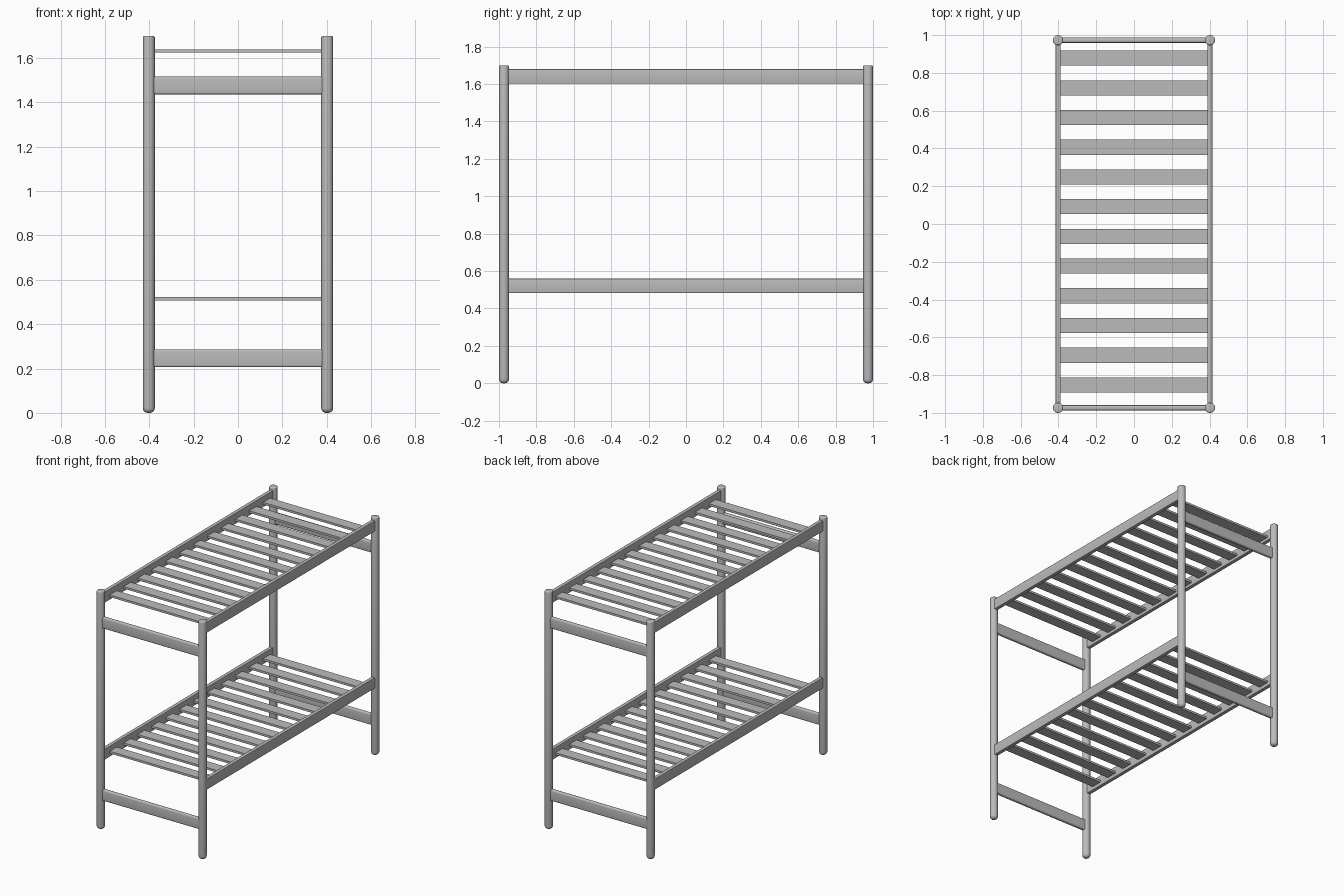
import bpy
import bmesh
import math
from mathutils import Matrix, Vector

cube = bpy.data.objects.get("Cube")
if cube:
    bpy.data.objects.remove(cube, do_unlink=True)

POST_X, POST_Y, POST_R, HEIGHT = 0.402, 0.973, 0.027, 1.70
SLATS, SLAT_STEP, SLAT_START = 12, 0.1573, -0.852

grey = bpy.data.materials.new("grey metal")
grey.use_nodes = True
grey.diffuse_color = (0.5, 0.5, 0.5, 1)
grey.node_tree.nodes["Principled BSDF"].inputs["Base Color"].default_value = (0.5, 0.5, 0.5, 1)


def add_object(name, bm, angle):
    bmesh.ops.recalc_face_normals(bm, faces=bm.faces)
    mesh = bpy.data.meshes.new(name)
    bm.to_mesh(mesh)
    bm.free()
    mesh.materials.append(grey)
    obj = bpy.data.objects.new(name, mesh)
    bpy.context.collection.objects.link(obj)
    bpy.ops.object.select_all(action="DESELECT")
    obj.select_set(True)
    bpy.context.view_layer.objects.active = obj
    bpy.ops.object.shade_smooth_by_angle(angle=math.radians(angle))
    return obj


def bar(name, centre, size, bevel=0.0, segments=3):
    bm = bmesh.new()
    bmesh.ops.create_cube(bm, size=1, matrix=Matrix.Translation(centre) @ Matrix.Diagonal((*size, 1)))
    if bevel:
        # Round only the edges that run along the bar
        axis = max(range(3), key=lambda i: size[i])
        long_edges = [e for e in bm.edges
                      if abs((e.verts[0].co - e.verts[1].co)[axis]) > size[axis] * 0.5]
        bmesh.ops.bevel(bm, geom=long_edges, offset=bevel, segments=segments,
                        profile=0.5, affect="EDGES")
    return add_object(name, bm, 50)


def post(name, x, y):
    # Turned profile with a rounded foot and a softened top
    foot, top = 0.022, 0.008
    profile = [(0, 0)]
    for i in range(6):
        a = math.pi / 2 * i / 5
        profile.append((POST_R - foot + foot * math.sin(a), foot - foot * math.cos(a)))
    for i in range(5):
        a = math.pi / 2 * i / 4
        profile.append((POST_R - top + top * math.cos(a), HEIGHT - top + top * math.sin(a)))
    profile.append((0, HEIGHT))
    bm = bmesh.new()
    verts = [bm.verts.new((r, 0, z)) for r, z in profile]
    edges = [bm.edges.new(pair) for pair in zip(verts, verts[1:])]
    bmesh.ops.spin(bm, geom=verts + edges, cent=(0, 0, 0), axis=(0, 0, 1),
                   angle=math.tau, steps=32)
    bmesh.ops.remove_doubles(bm, verts=bm.verts, dist=0.0001)
    bmesh.ops.translate(bm, verts=bm.verts, vec=Vector((x, y, 0)))
    add_object(name, bm, 40)


# Four corner posts
for side, sx in (("left", 1), ("right", -1)):
    for end, sy in (("front", -1), ("back", 1)):
        post(f"{end}_{side}_post", sx * POST_X, sy * POST_Y)

# Two bunks: side rails, lower end rails and the slatted base
bunks = (("lower", 0.521, 0.246, 0.515), ("upper", 1.641, 1.476, 1.631))
for level, side_z, end_z, slat_z in bunks:
    for side, sx in (("left", 1), ("right", -1)):
        bar(f"{level}_{side}_side_rail", (sx * POST_X, 0, side_z),
            (0.027, 2 * POST_Y - 0.04, 0.077), 0.004)
    for end, sy in (("front", -1), ("back", 1)):
        bar(f"{level}_{end}_end_rail", (0, sy * POST_Y, end_z),
            (2 * POST_X - 0.04, 0.027, 0.08), 0.009, 4)
    for i in range(SLATS):
        bar(f"{level}_slat_{i + 1}", (0, SLAT_START + i * SLAT_STEP, slat_z),
            (2 * POST_X - 0.02, 0.08, 0.015))
